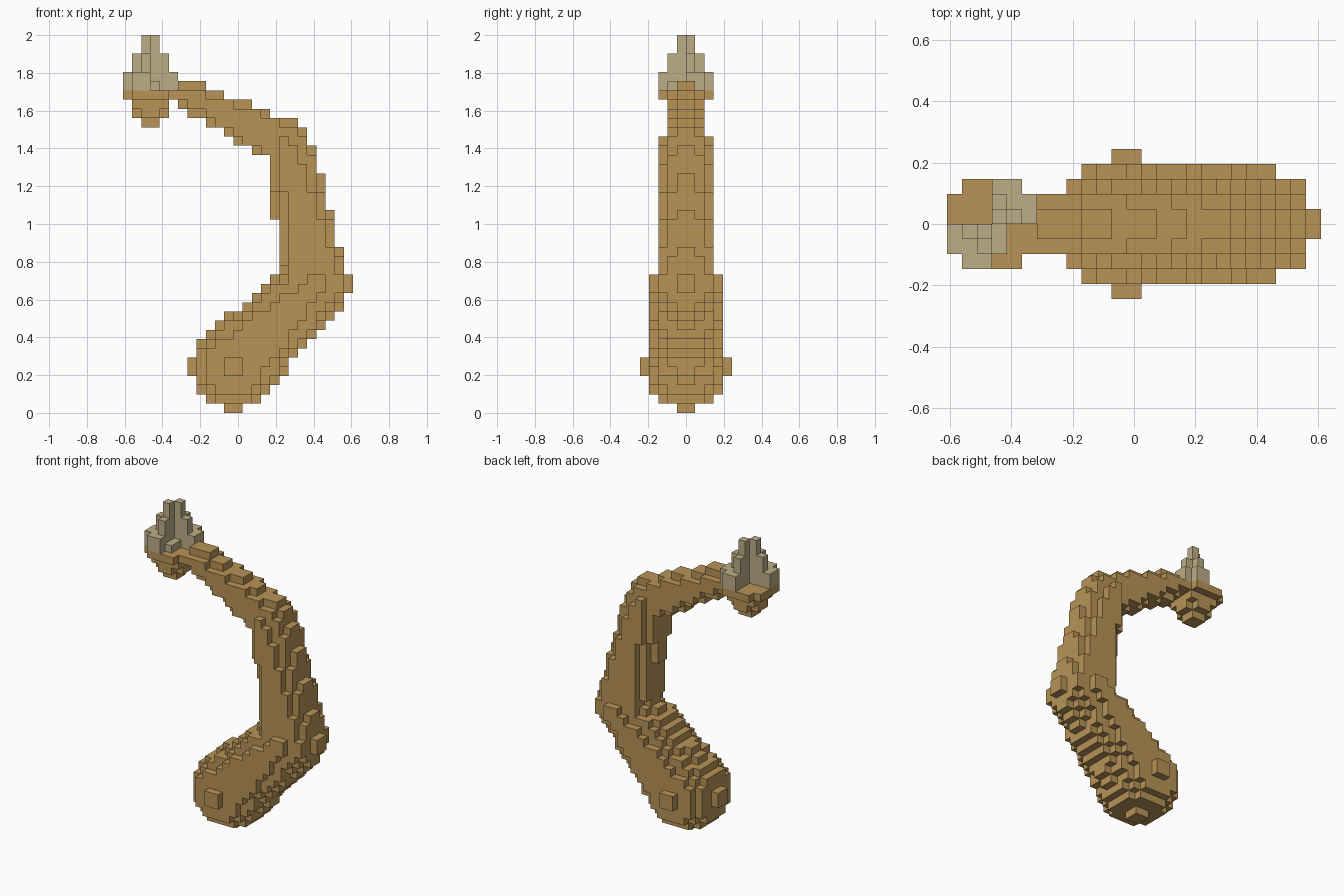
import bpy, bmesh
from mathutils import Vector

cube = bpy.data.objects.get("Cube")
if cube:
    bpy.data.objects.remove(cube)

# Block grid: 25 wide, 10 deep, 41 tall
WIDE, DEEP, TALL = 25, 10, 41
SIZE = 2 / TALL


def material(name, color):
    mat = bpy.data.materials.new(name)
    mat.use_nodes = True
    mat.diffuse_color = color
    mat.node_tree.nodes["Principled BSDF"].inputs["Base Color"].default_value = color
    return mat


tan = material("tan wood", (0.479, 0.296, 0.095, 1))
pale = material("pale bone", (0.515, 0.423, 0.242, 1))

cells = [(i, j, k) for i in range(WIDE)
         for j in range(-DEEP // 2, DEEP // 2) for k in range(TALL)]


def tapered_limb(start, end, r_start, r_end):
    """Blocks whose centres lie in a round-ended tapering limb."""
    a, b = Vector((start[0], 0, start[1])), Vector((end[0], 0, end[1]))
    axis = b - a
    found = set()
    for cell in cells:
        p = Vector(cell) + Vector((0.5, 0.5, 0.5))
        t = min(1, max(0, (p - a).dot(axis) / axis.length_squared))
        if (p - a - axis * t).length <= r_start + (r_end - r_start) * t:
            found.add(cell)
    return found


def disc(center_x, level, r, clipped=True):
    """One flat layer of blocks, square or with its corners clipped."""
    layer = set()
    for dx in range(-r, r):
        for dy in range(-r, r):
            corner = abs(dx + 0.5) > r - 1 and abs(dy + 0.5) > r - 1
            if not (clipped and corner and r > 1):
                layer.add((center_x + dx, dy, level))
    return layer


# Joints of the bent body, in blocks (x, z)
foot, knee, shoulder, wrist = (12, 5), (21, 14), (18, 29), (6, 35)
lower_limb = tapered_limb(foot, knee, 4.6, 3.6)
upper_limb = tapered_limb(knee, shoulder, 3.6, 2.59)
arm = tapered_limb(shoulder, wrist, 2.59, 1.6)

# Rounded cup at the tip of the arm
CUP_X, RIM = 3, 34
cup = (disc(CUP_X, RIM, 3) | disc(CUP_X, RIM - 1, 2, False)
       | disc(CUP_X, RIM - 2, 2) | disc(CUP_X, RIM - 3, 1))
arm = {c for c in arm if c[0] >= wrist[0] or c[2] <= RIM}

# Stepped crown filling two opposite quarters of the cup
crown = set()
for step, radius in enumerate((3, 2, 1)):
    for level in (RIM + 1 + 2 * step, RIM + 2 + 2 * step):
        crown |= {c for c in disc(CUP_X, level, radius)
                  if (c[0] < CUP_X) == (c[1] < 0)}
crown |= {(CUP_X, j, RIM + 1) for j in (-2, -1)}

parts = [("crown", crown, pale), ("cup", cup, tan), ("arm", arm, tan),
         ("upper_limb", upper_limb, tan), ("lower_limb", lower_limb, tan)]
solid = set().union(*(blocks for _, blocks, _ in parts))


def build(name, blocks, mat):
    """Mesh only the outer faces of a group of blocks."""
    bm = bmesh.new()
    corners = {}

    def corner(p):
        key = tuple(p)
        if key not in corners:
            x, y, z = key
            corners[key] = bm.verts.new(((x - WIDE / 2) * SIZE, y * SIZE, z * SIZE))
        return corners[key]

    for cell in sorted(blocks):
        for ax in range(3):
            u, v = (ax + 1) % 3, (ax + 2) % 3
            for side in (0, 1):
                beside = list(cell)
                beside[ax] += 2 * side - 1
                if tuple(beside) in solid:
                    continue
                quad = []
                for du, dv in ((0, 0), (1, 0), (1, 1), (0, 1)):
                    p = list(cell)
                    p[ax] += side
                    p[u] += du
                    p[v] += dv
                    quad.append(corner(p))
                bm.faces.new(quad if side else quad[::-1])
    mesh = bpy.data.meshes.new(name)
    bm.to_mesh(mesh)
    bm.free()
    mesh.materials.append(mat)
    bpy.context.scene.collection.objects.link(bpy.data.objects.new(name, mesh))


# Each block belongs to the first part that claims it
taken = set()
for name, blocks, mat in parts:
    build(name, blocks - taken, mat)
    taken |= blocks
